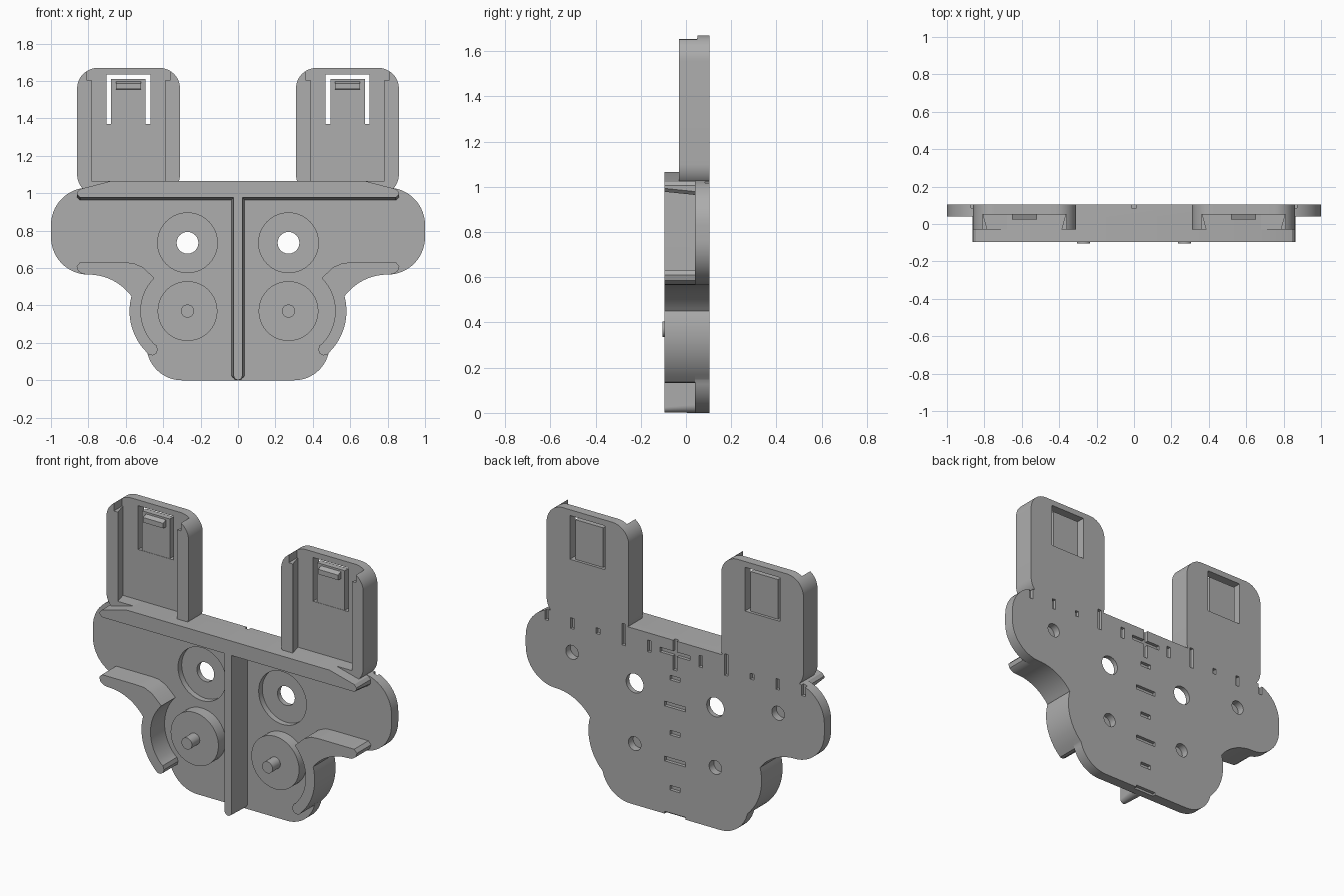
import bpy, bmesh, math

cube = bpy.data.objects.get("Cube")
if cube:
    bpy.data.objects.remove(cube, do_unlink=True)

grey = bpy.data.materials.new("plain grey")
grey.use_nodes = True
GREY = (0.42, 0.42, 0.42, 1)
grey.diffuse_color = GREY
grey.node_tree.nodes["Principled BSDF"].inputs["Base Color"].default_value = GREY

FRONT, FLOOR, BACK = -0.095, 0.04, 0.105


def arc(cx, cz, r, a0, a1, n=14):
    angles = [math.radians(a0 + (a1 - a0) * i / n) for i in range(n + 1)]
    return [(cx + r * math.cos(a), cz + r * math.sin(a)) for a in angles]


def circle(cx, cz, r):
    return arc(cx, cz, r, 0, 360, 40)[:-1]


def rect(cx, cz, w, h):
    return [(cx + sx * w / 2, cz + sz * h / 2)
            for sx, sz in ((-1, -1), (1, -1), (1, 1), (-1, 1))]


def flip(pts):
    return [(-x, z) for x, z in reversed(pts)]


def loft(name, front, y0, y1, back=None):
    """Solid between a front outline at y0 and a back outline at y1."""
    bm = bmesh.new()
    a = [bm.verts.new((x, y0, z)) for x, z in front]
    b = [bm.verts.new((x, y1, z)) for x, z in (back or front)]
    bm.faces.new(a)
    bm.faces.new(b[::-1])
    for i in range(len(a)):
        j = (i + 1) % len(a)
        bm.faces.new((a[i], b[i], b[j], a[j]))
    bmesh.ops.recalc_face_normals(bm, faces=bm.faces)
    mesh = bpy.data.meshes.new(name)
    bm.to_mesh(mesh)
    bm.free()
    mesh.materials.append(grey)
    obj = bpy.data.objects.new(name, mesh)
    bpy.context.collection.objects.link(obj)
    return obj


def carve(obj, cutters):
    for c in cutters:
        mod = obj.modifiers.new("cut", "BOOLEAN")
        mod.operation, mod.solver, mod.object = "DIFFERENCE", "EXACT", c
    deps = bpy.context.evaluated_depsgraph_get()
    mesh = bpy.data.meshes.new_from_object(obj.evaluated_get(deps))
    obj.modifiers.clear()
    obj.data = mesh


# Plate outline: rounded foot, side bulge, hollow, wing
bulge = arc(0.27, 0.37, 0.31, -45, 15)
hollow = arc(0.80, 0.278, 0.287, 143, 90)
half = (arc(0.30, 0.19, 0.19, -90, -14) + bulge + hollow
        + arc(0.80, 0.765, 0.20, -88, 0) + arc(0.80, 0.83, 0.20, 0, 90)
        + [(0.68, 1.065)])
plate = loft("base_plate", half + flip(half), FLOOR, BACK)

# Ruler slots in the back
slots = [loft("slot", rect(0, i / 6, 0.14 if i % 2 == 0 else 0.07, 0.028), 0.085, 0.15)
         for i in range(6)]
slots.append(loft("slot", rect(0, 0.985, 0.2, 0.028), 0.085, 0.15))
slots.append(loft("slot", rect(0, 0.985, 0.025, 0.2), 0.0851, 0.15))
for s in (-1, 1):
    for x, z, h in ((0.172, 0.985, 0.07), (0.344, 1.01, 0.13), (0.516, 0.985, 0.035),
                    (0.688, 0.985, 0.065), (0.86, 1.0, 0.08)):
        slots.append(loft("slot", rect(s * x, z, 0.025, h), 0.085, 0.15))

# Wheel seats, through holes and blind holes
holes = []
for s in (-1, 1):
    holes.append(loft("seat_cut", circle(s * 0.27, 0.735, 0.16), 0.0, 0.075))
    holes.append(loft("through_cut", circle(s * 0.27, 0.735, 0.058), -0.02, 0.15))
    holes.append(loft("blind_cut", circle(s * 0.69, 0.81, 0.042), 0.06, 0.15))
    holes.append(loft("blind_cut", circle(s * 0.27, 0.37, 0.042), 0.06, 0.15))
carve(plate, slots + holes)

# Central rib with drafted sides and rounded foot
loft("center_rib",
     arc(0, 0.025, 0.023, 180, 360) + [(0.023, 1.0), (-0.023, 1.0)], FRONT, FLOOR + 0.01,
     arc(0, 0.037, 0.037, 180, 360) + [(0.037, 1.0), (-0.037, 1.0)])


# Top rib, tapered toward its ends, thicker at the root
def top_outline(z):
    side = [(0.845, z), (0.86, z + 0.015), (0.86, 1.005), (0.845, 1.022), (0.68, 1.065)]
    return side + flip(side)


loft("top_rib", top_outline(0.978), FRONT, FLOOR + 0.01, top_outline(0.963))

# Curved lower ribs
rib = (bulge + hollow + [(0.83, 0.568), (0.855, 0.585), (0.863, 0.61), (0.845, 0.63),
                         (0.61, 0.63), (0.56, 0.627), (0.51, 0.605)]
       + arc(0.27, 0.37, 0.25, 45, -44)
       + [(0.437, 0.188), (0.429, 0.165), (0.435, 0.145), (0.455, 0.133), (0.475, 0.136)])

# Tower outline and its dovetail channel
TX = 0.586
tower = (arc(0.75, 1.10, 0.11, -90, 0) + arc(0.75, 1.56, 0.11, 0, 90)
         + arc(0.42, 1.56, 0.11, 90, 180) + arc(0.42, 1.10, 0.11, 180, 270))


def box(name, cx, cz, w, h, y0, y1):
    return loft(name, rect(cx, cz, w, h), y0, y1)


cutters = slots + holes
for s, side in ((1, "left"), (-1, "right")):
    def m(pts):
        return pts if s > 0 else flip(pts)

    loft(side + "_lower_rib", m(rib), FRONT, FLOOR + 0.01)
    loft(side + "_wheel", circle(s * 0.27, 0.37, 0.16), -0.03, FLOOR + 0.01)
    loft(side + "_wheel_pin", circle(s * 0.27, 0.37, 0.035), -0.105, -0.02)

    body = loft(side + "_tower", m(tower), -0.03, BACK)
    cx = s * TX
    cuts = [loft("channel_cut", rect(cx, 1.4, 0.38, 0.67), -0.06, 0.05,
                 rect(cx, 1.4, 0.44, 0.67)),
            box("mouth_cut", cx, 1.67, 0.45, 0.13, -0.07, 0.0495),
            box("window_cut", cx, 1.5025, 0.236, 0.265, 0.0, 0.15)]
    carve(body, cuts + slots)
    cutters += cuts

    # Spring tab and its catch
    loft(side + "_tab", rect(cx, 1.485, 0.185, 0.25), 0.052, 0.088)
    loft(side + "_catch", rect(cx, 1.572, 0.134, 0.03), 0.025, 0.055,
         rect(cx, 1.577, 0.134, 0.045))

for c in cutters:
    bpy.data.objects.remove(c, do_unlink=True)

# Smooth curved walls, keep sharp edges
bpy.ops.object.select_all(action="DESELECT")
for o in bpy.context.collection.objects:
    if o.type == "MESH":
        o.select_set(True)
        bpy.context.view_layer.objects.active = o
bpy.ops.object.shade_smooth_by_angle(angle=math.radians(30))
